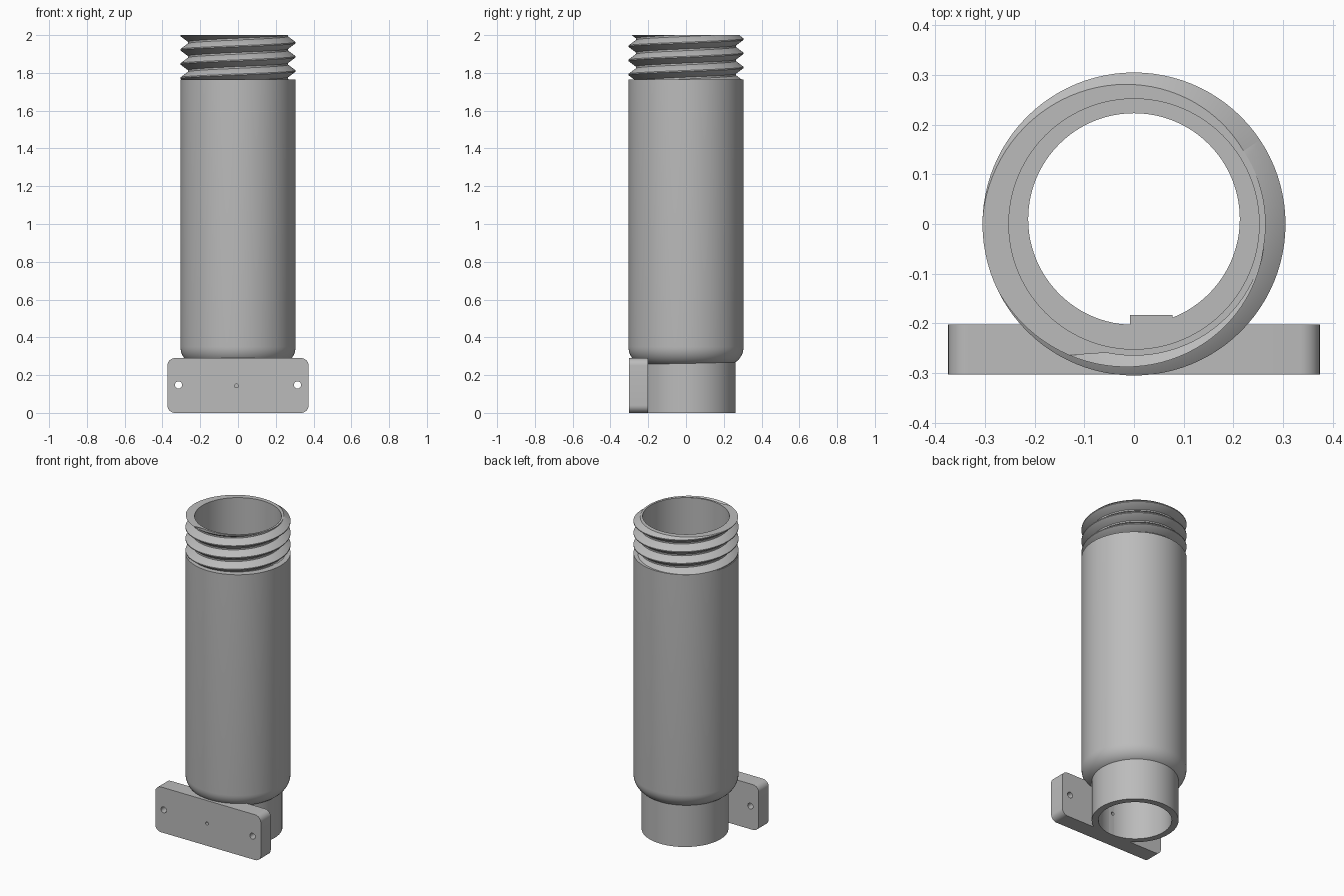
import bpy
import bmesh
from math import cos, sin, pi, tau
from mathutils import Matrix, Vector

if "Cube" in bpy.data.objects:
    bpy.data.objects.remove(bpy.data.objects["Cube"], do_unlink=True)

SEGMENTS = 96
TOP, SHOULDER = 2.0, 1.765
OUTER, BORE, ROOT = 0.305, 0.252, 0.265

grey = bpy.data.materials.new("plain grey")
grey.use_nodes = True
grey.diffuse_color = (0.5, 0.5, 0.5, 1)
grey.node_tree.nodes["Principled BSDF"].inputs["Base Color"].default_value = (0.5, 0.5, 0.5, 1)


def finish(name, bm, smooth=True):
    bmesh.ops.recalc_face_normals(bm, faces=bm.faces)
    mesh = bpy.data.meshes.new(name)
    bm.to_mesh(mesh)
    bm.free()
    obj = bpy.data.objects.new(name, mesh)
    bpy.context.collection.objects.link(obj)
    mesh.materials.append(grey)
    bpy.ops.object.select_all(action="DESELECT")
    obj.select_set(True)
    bpy.context.view_layer.objects.active = obj
    if smooth:
        bpy.ops.object.shade_smooth_by_angle(angle=pi / 6)
    return obj


def skin(bm, rings, close_rings):
    """Join equal loops of points into a closed or open tube of quads."""
    loops = [[bm.verts.new(p) for p in ring] for ring in rings]
    pairs = list(zip(loops, loops[1:]))
    if close_rings:
        pairs.append((loops[-1], loops[0]))
    n = len(loops[0])
    for a, b in pairs:
        for i in range(n):
            j = (i + 1) % n
            bm.faces.new((a[i], a[j], b[j], b[i]))


def lathe(name, profile, y=0.0):
    """Turn a closed (radius, height) profile about an upright axis."""
    bm = bmesh.new()
    angles = [tau * i / SEGMENTS for i in range(SEGMENTS)]
    skin(bm, [[(r * cos(a), y + r * sin(a), z) for r, z in profile] for a in angles], True)
    return finish(name, bm)


def box(bm, low, high):
    low, high = Vector(low), Vector(high)
    size = Matrix.Diagonal((high - low).to_4d())
    size[3][3] = 1
    bmesh.ops.create_cube(bm, size=1, matrix=Matrix.Translation((low + high) / 2) @ size)


# Main tube with rounded foot, stepped in at the threaded top
foot = [(0.205 + 0.1 * cos(a), 0.35 - 0.1 * sin(a))
        for a in (pi / 2 * 0.84 * i / 10 for i in range(11))]
lathe("main_tube", foot + [(0.23, 0.35), (BORE, 0.35), (BORE, TOP), (ROOT, TOP),
                           (ROOT, SHOULDER), (OUTER, SHOULDER)])

# Narrow neck, set slightly towards the back
neck = lathe("neck", [(0.252, 0), (0.252, 0.35), (0.213, 0.35), (0.213, 0)], y=0.01)

# Screw thread: a swept ridge trimmed flat at both ends
PITCH, TURNS = 0.075, 6
ridge = [(0.257, -0.035), (ROOT, -0.033), (OUTER, -0.003),
         (OUTER, 0.003), (ROOT, 0.033), (0.257, 0.035)]
bm = bmesh.new()
rings = []
for i in range(SEGMENTS * TURNS + 1):
    a = tau * i / SEGMENTS
    lift = 1.96 - 4 * PITCH + PITCH * i / SEGMENTS
    rings.append([(r * cos(a), r * sin(a), lift + z) for r, z in ridge])
skin(bm, rings, False)
for height, normal in ((TOP, 1), (SHOULDER, -1)):
    cut = bmesh.ops.bisect_plane(bm, geom=bm.verts[:] + bm.edges[:] + bm.faces[:],
                                 plane_co=(0, 0, height), plane_no=(0, 0, normal),
                                 clear_outer=True)
    edges = [e for e in cut["geom_cut"] if isinstance(e, bmesh.types.BMEdge)]
    if normal > 0:
        bmesh.ops.triangle_fill(bm, edges=edges, use_beauty=True, normal=(0, 0, 1))
finish("screw_thread", bm)

# Mounting plate with rounded corners
bm = bmesh.new()
box(bm, (-0.374, -0.303, 0), (0.374, -0.202, 0.29))
corners = [e for e in bm.edges
           if abs(e.verts[0].co.y - e.verts[1].co.y) > 0.05]
bmesh.ops.bevel(bm, geom=corners, offset=0.04, segments=8, profile=0.5, affect="EDGES")
plate = finish("mounting_plate", bm)

# Small key block on the ledge inside the neck
bm = bmesh.new()
box(bm, (-0.008, -0.222, 0.26), (0.078, -0.183, 0.35))
finish("inner_key", bm, smooth=False)


def drill(targets, x, z, radius):
    """Drill a hole from the front through each target."""
    bm = bmesh.new()
    place = Matrix.Translation((x, -0.25, z)) @ Matrix.Rotation(pi / 2, 4, "X")
    bmesh.ops.create_cone(bm, cap_ends=True, segments=24, radius1=radius,
                          radius2=radius, depth=0.3, matrix=place)
    cutter = finish("hole_cutter", bm, smooth=False)
    cutter.hide_render = True
    for obj in targets:
        bpy.context.view_layer.objects.active = obj
        mod = obj.modifiers.new("hole", "BOOLEAN")
        mod.operation = "DIFFERENCE"
        mod.solver = "EXACT"
        mod.object = cutter
        bpy.ops.object.modifier_apply(modifier=mod.name)
    bpy.data.objects.remove(cutter, do_unlink=True)


# Two screw holes and a small centre hole
for x in (-0.315, 0.315):
    drill([plate], x, 0.148, 0.019)
drill([plate, neck], -0.008, 0.143, 0.01)
